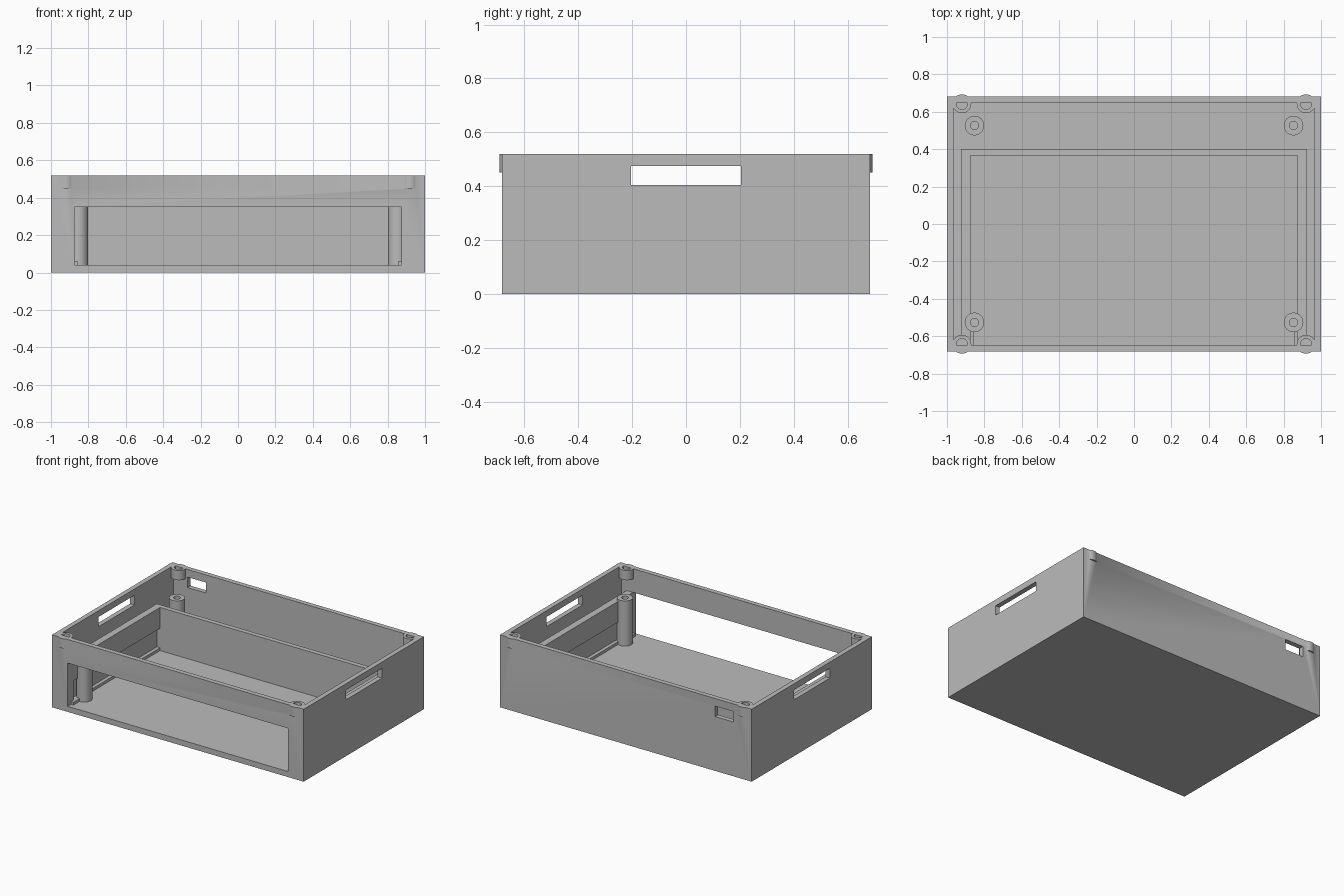
import bpy
import bmesh
from mathutils import Matrix, Vector

old = bpy.data.objects.get("Cube")
if old:
    bpy.data.objects.remove(old, do_unlink=True)

grey = bpy.data.materials.new("plain grey")
grey.use_nodes = True
GREY = (0.5, 0.5, 0.5, 1)
grey.diffuse_color = GREY
grey.node_tree.nodes["Principled BSDF"].inputs["Base Color"].default_value = GREY


def finish(name, bm):
    mesh = bpy.data.meshes.new(name)
    bm.to_mesh(mesh)
    bm.free()
    mesh.materials.append(grey)
    obj = bpy.data.objects.new(name, mesh)
    bpy.context.collection.objects.link(obj)
    return obj


def box(name, low, high):
    low, high = Vector(low), Vector(high)
    bm = bmesh.new()
    place = Matrix.Translation((low + high) / 2) @ Matrix.Diagonal((*(high - low), 1))
    bmesh.ops.create_cube(bm, size=1, matrix=place)
    return finish(name, bm)


def cylinder(name, x, y, radius, bottom, top):
    bm = bmesh.new()
    bmesh.ops.create_cone(bm, cap_ends=True, segments=48, radius1=radius, radius2=radius,
                          depth=top - bottom,
                          matrix=Matrix.Translation((x, y, (bottom + top) / 2)))
    return finish(name, bm)


def combine(target, others, operation="DIFFERENCE"):
    for other in others:
        other.hide_render = True
        mod = target.modifiers.new("cut", "BOOLEAN")
        mod.operation = operation
        mod.solver = "EXACT"
        mod.object = other
        bpy.context.view_layer.objects.active = target
        bpy.ops.object.modifier_apply(modifier=mod.name)
        bpy.data.objects.remove(other, do_unlink=True)


def smooth(obj):
    bpy.ops.object.select_all(action="DESELECT")
    obj.select_set(True)
    bpy.context.view_layer.objects.active = obj
    bpy.ops.object.shade_smooth_by_angle(angle=0.6)


W, D, H = 1.0, 0.683, 0.52      # half width, half depth, height
T, FLOOR = 0.035, 0.04          # wall and floor thickness
IN_X, IN_Y = W - T, D - T
SLOT_X, SLOT_TOP = 0.875, 0.35
CORNERS = [(sx, sy) for sx in (-1, 1) for sy in (-1, 1)]

# Open tray with front opening, side hand slots and rear port
tray = box("tray", (-W, -D, 0), (W, D, H))
combine(tray, [
    box("cavity", (-IN_X, -IN_Y, FLOOR), (IN_X, IN_Y, H + 0.2)),
    box("front_opening", (-SLOT_X, -D - 0.1, FLOOR), (SLOT_X, -IN_Y + 0.01, SLOT_TOP)),
    box("hand_slots", (-W - 0.1, -0.205, 0.405), (W + 0.1, 0.205, 0.475)),
    box("rear_port", (-0.855, IN_Y - 0.05, 0.39), (-0.71, D + 0.1, 0.465)),
])

# Screw bosses in the top corners, their holes half covered by the walls
for sx, sy in CORNERS:
    x, y = sx * 0.92, sy * 0.643
    boss = cylinder("boss", x, y, 0.05, 0.45, H)
    combine(boss, [cylinder("hole", x, y, 0.03, 0.46, H + 0.1)])
    combine(tray, [boss], "UNION")
smooth(tray)

# U-shaped inner partition with a long groove in each side
partition = box("partition", (-0.925, -IN_Y, FLOOR), (0.925, 0.40, SLOT_TOP))
combine(partition, [
    box("partition_cavity", (-SLOT_X, -D, 0), (SLOT_X, 0.365, H)),
    box("side_grooves", (-0.9, -0.62, 0.06), (0.9, 0.365, 0.2)),
])

# Standing screw posts
for sx, sy in CORNERS:
    x, y = sx * 0.853, sy * 0.526
    side = ("front" if sy < 0 else "back") + ("_left" if sx > 0 else "_right")
    post = cylinder(side + "_post", x, y, 0.052, FLOOR, 0.365)
    combine(post, [cylinder("hole", x, y, 0.022, 0.2, H)])
    smooth(post)

# Small stop tabs beside the front posts
for sx, side in ((1, "left"), (-1, "right")):
    edges = sorted((sx * 0.855, sx * SLOT_X))
    box(side + "_stop_tab", (edges[0], -IN_Y, FLOOR), (edges[1], -0.56, 0.06))
